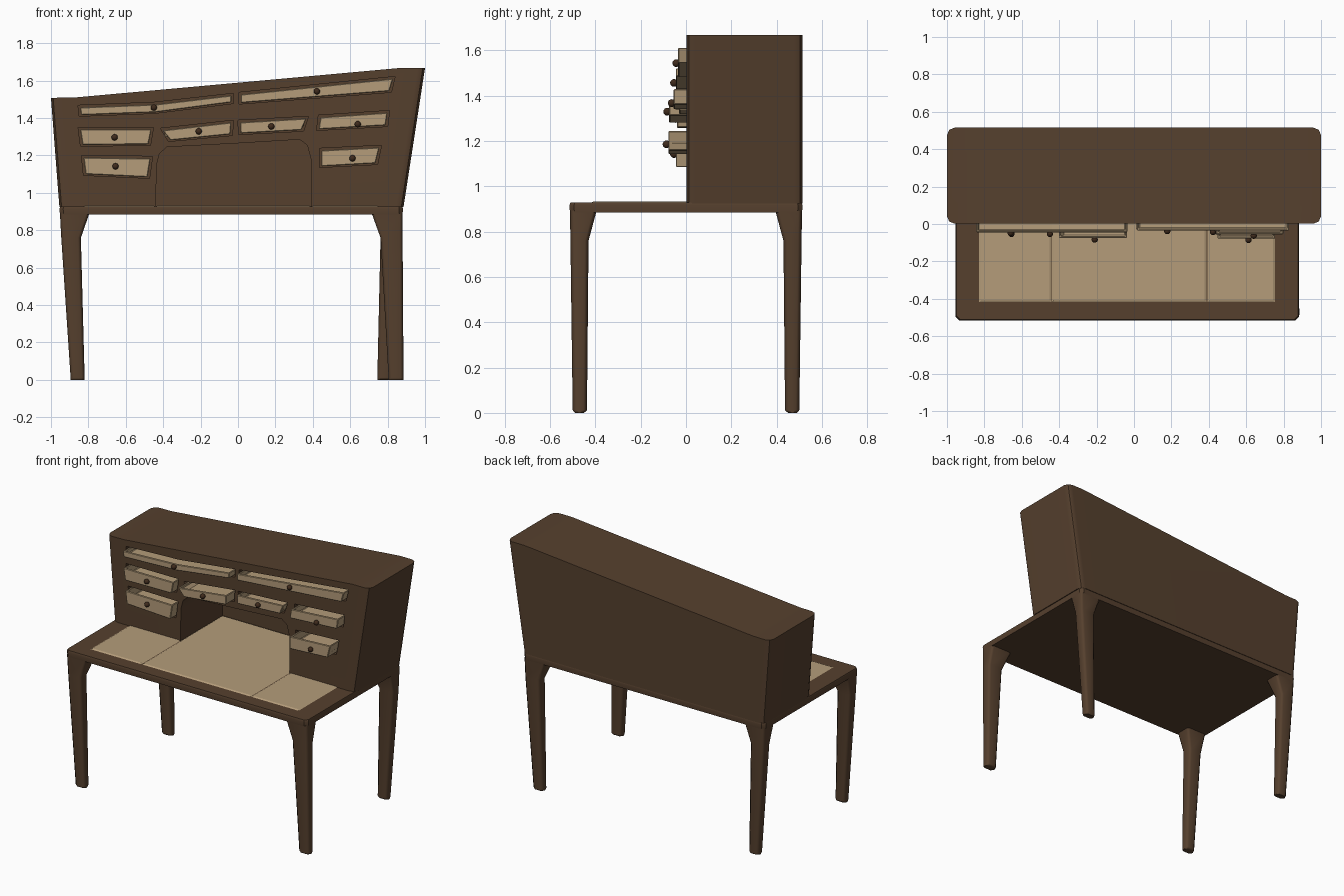
import bpy, bmesh, math
from mathutils import Vector

cube = bpy.data.objects.get("Cube")
if cube:
    bpy.data.objects.remove(cube, do_unlink=True)


def material(name, rgb):
    m = bpy.data.materials.new(name)
    m.use_nodes = True
    m.diffuse_color = (*rgb, 1)
    m.node_tree.nodes["Principled BSDF"].inputs["Base Color"].default_value = (*rgb, 1)
    return m


WOOD = material("dark wood", (0.092, 0.051, 0.027))
PALE = material("pale wood", (0.46, 0.335, 0.195))
KNOB = material("knob brown", (0.05, 0.024, 0.012))


def finish(name, bm, mat):
    bmesh.ops.recalc_face_normals(bm, faces=bm.faces)
    mesh = bpy.data.meshes.new(name)
    bm.to_mesh(mesh)
    bm.free()
    mesh.materials.append(mat)
    ob = bpy.data.objects.new(name, mesh)
    bpy.context.collection.objects.link(ob)
    return ob


def smooth(ob, degrees=40):
    bpy.ops.object.select_all(action="DESELECT")
    ob.select_set(True)
    bpy.context.view_layer.objects.active = ob
    bpy.ops.object.shade_smooth_by_angle(angle=math.radians(degrees))
    w = ob.modifiers.new("weighted normals", "WEIGHTED_NORMAL")
    w.keep_sharp = True


def prism(points, y0, y1):
    """Extrude an x-z outline along y."""
    bm = bmesh.new()
    face = bm.faces.new([bm.verts.new((x, y0, z)) for x, z in points])
    out = bmesh.ops.extrude_face_region(bm, geom=[face])
    for v in out["geom"]:
        if isinstance(v, bmesh.types.BMVert):
            v.co.y = y1
    bmesh.ops.recalc_face_normals(bm, faces=bm.faces)
    return bm


def loft(rings, cut):
    """Stack chamfered rectangles given as (z, x0, x1, y0, y1)."""
    bm = bmesh.new()
    loops = []
    for z, x0, x1, y0, y1 in rings:
        c = cut
        pts = [(x0 + c, y0), (x1 - c, y0), (x1, y0 + c), (x1, y1 - c),
               (x1 - c, y1), (x0 + c, y1), (x0, y1 - c), (x0, y0 + c)]
        loops.append([bm.verts.new((x, y, z)) for x, y in pts])
    for a, b in zip(loops, loops[1:]):
        for i in range(8):
            j = (i + 1) % 8
            bm.faces.new((a[i], a[j], b[j], b[i]))
    bm.faces.new(loops[0])
    bm.faces.new(loops[-1])
    return bm


# Table top with softened edges
top = finish("table_top", loft([(0.885, -0.952, 0.88, -0.512, 0.512),
                                (0.915, -0.955, 0.882, -0.515, 0.515),
                                (0.928, -0.95, 0.878, -0.51, 0.51)], 0.02), WOOD)
smooth(top)

# Writing surface panels, running back into the knee space
seams = [-0.83, -0.44, 0.39, 0.755]
for i, side in enumerate(("right", "middle", "left")):
    a, b = seams[i], seams[i + 1]
    back = 0.46 if side == "middle" else 0.02
    g = 0.012
    finish("writing_panel_" + side,
           loft([(0.925, a, b, -0.42, back), (0.927, a, b, -0.42, back),
                 (0.933, a + g, b - g, -0.42 + g, back - g)], 0.001), PALE)

# Tapered legs: foot, knee and flared brace under the top
LEGS = {
    "front_right_leg": ((-0.895, -0.82), (-0.945, -0.84), (-0.952, -0.795), -1),
    "back_right_leg": ((-0.895, -0.82), (-0.945, -0.84), (-0.952, -0.795), 1),
    "front_left_leg": ((0.805, 0.885), (0.762, 0.88), (0.715, 0.88), -1),
    "back_left_leg": ((0.745, 0.82), (0.762, 0.875), (0.715, 0.88), 1),
}
for name, (foot, knee, brace, s) in LEGS.items():
    rings = []
    for z, xs, inner, outer in ((0, foot, 0.45, 0.49), (0.012, foot, 0.437, 0.5),
                                (0.76, knee, 0.43, 0.51), (0.89, brace, 0.395, 0.512)):
        rings.append((z, *xs, *sorted((s * inner, s * outer))))
    smooth(finish(name, loft(rings, 0.016), WOOD), 50)

# Hutch: flared body with a slanted roof and rounded upright corners
body = prism([(-0.955, 0.925), (-1, 1.508), (-0.87, 1.51),
              (0.87, 1.668), (1, 1.668), (0.885, 0.925)], 0.002, 0.515)
upright = [e for e in body.edges
           if abs(e.verts[0].co.y - e.verts[1].co.y) < 0.01
           and abs(e.verts[0].co.z - e.verts[1].co.z) > 0.4]
bmesh.ops.bevel(body, geom=upright, offset=0.04, segments=2, profile=0.5, affect="EDGES")
hutch = finish("hutch", body, WOOD)


def carve(bm):
    cutter = finish("cutter", bm, WOOD)
    cutter.hide_render = True
    mod = hutch.modifiers.new("opening", "BOOLEAN")
    mod.operation, mod.solver, mod.object = "DIFFERENCE", "EXACT", cutter
    bpy.context.view_layer.objects.active = hutch
    bpy.ops.object.modifier_apply(modifier=mod.name)
    bpy.data.objects.remove(cutter, do_unlink=True)


# Arched knee space
carve(prism([(-0.44, 0.9), (-0.435, 1.15), (-0.42, 1.21), (-0.38, 1.245),
             (0, 1.265), (0.33, 1.285), (0.37, 1.255), (0.39, 1.18), (0.39, 0.9)], -0.05, 0.46))

# Drawers: upper edge, lower edge, front position, knob
DRAWERS = {
    "top_right": ([(-0.855, 1.468), (-0.45, 1.484), (-0.025, 1.532)],
                  [(-0.85, 1.41), (-0.45, 1.425), (-0.025, 1.478)], -0.045, (-0.45, 1.456)),
    "top_left": ([(0.005, 1.537), (0.84, 1.622)],
                 [(0.005, 1.475), (0.82, 1.538)], -0.035, (0.422, 1.543)),
    "upper_right": ([(-0.855, 1.35), (-0.452, 1.35)],
                    [(-0.842, 1.25), (-0.468, 1.254)], -0.04, (-0.66, 1.297)),
    "inner_right": ([(-0.415, 1.345), (-0.025, 1.388)],
                    [(-0.372, 1.275), (-0.03, 1.307)], -0.075, (-0.21, 1.329)),
    "inner_left": ([(0, 1.388), (0.377, 1.409)],
                   [(0.003, 1.312), (0.35, 1.33)], -0.03, (0.178, 1.355)),
    "upper_left": ([(0.43, 1.415), (0.81, 1.44)],
                   [(0.42, 1.334), (0.8, 1.355)], -0.055, (0.64, 1.367)),
    "lower_right": ([(-0.837, 1.2), (-0.457, 1.195)],
                    [(-0.826, 1.094), (-0.473, 1.078)], -0.045, (-0.655, 1.142)),
    "lower_left": ([(0.435, 1.238), (0.767, 1.254)],
                   [(0.435, 1.136), (0.746, 1.152)], -0.078, (0.612, 1.185)),
}
GAP = 0.011
for name, (upper, lower, front, knob) in DRAWERS.items():
    carve(prism(upper + lower[::-1], -0.05, 0.28))

    def shrink(row, dz):
        mid = (row[0][0] + row[-1][0]) / 2
        return [(x + math.copysign(GAP, mid - x), z + dz) for x, z in row]

    # Hollow tray with an open top
    bm = prism(shrink(upper, -GAP) + shrink(lower, 0.006)[::-1], front, 0.25)
    lids = [f for f in bm.faces if f.normal.z > 0.7]
    bmesh.ops.inset_region(bm, faces=lids, thickness=0.012, use_even_offset=True)
    depth = (upper[0][1] - lower[0][1]) * 0.55
    out = bmesh.ops.extrude_face_region(bm, geom=lids)
    sunk = [v for v in out["geom"] if isinstance(v, bmesh.types.BMVert)]
    bmesh.ops.translate(bm, verts=sunk, vec=(0, 0, -depth))
    bmesh.ops.delete(bm, geom=[f for f in lids if f.is_valid], context="FACES_ONLY")
    tray = finish("drawer_" + name, bm, PALE)
    bev = tray.modifiers.new("soft edges", "BEVEL")
    bev.width, bev.segments = 0.004, 1

    # Round knob
    bm = bmesh.new()
    bmesh.ops.create_uvsphere(bm, u_segments=14, v_segments=9, radius=0.017)
    bmesh.ops.translate(bm, verts=bm.verts, vec=Vector((knob[0], front - 0.008, knob[1])))
    smooth(finish("knob_" + name, bm, KNOB), 60)

smooth(hutch, 35)
